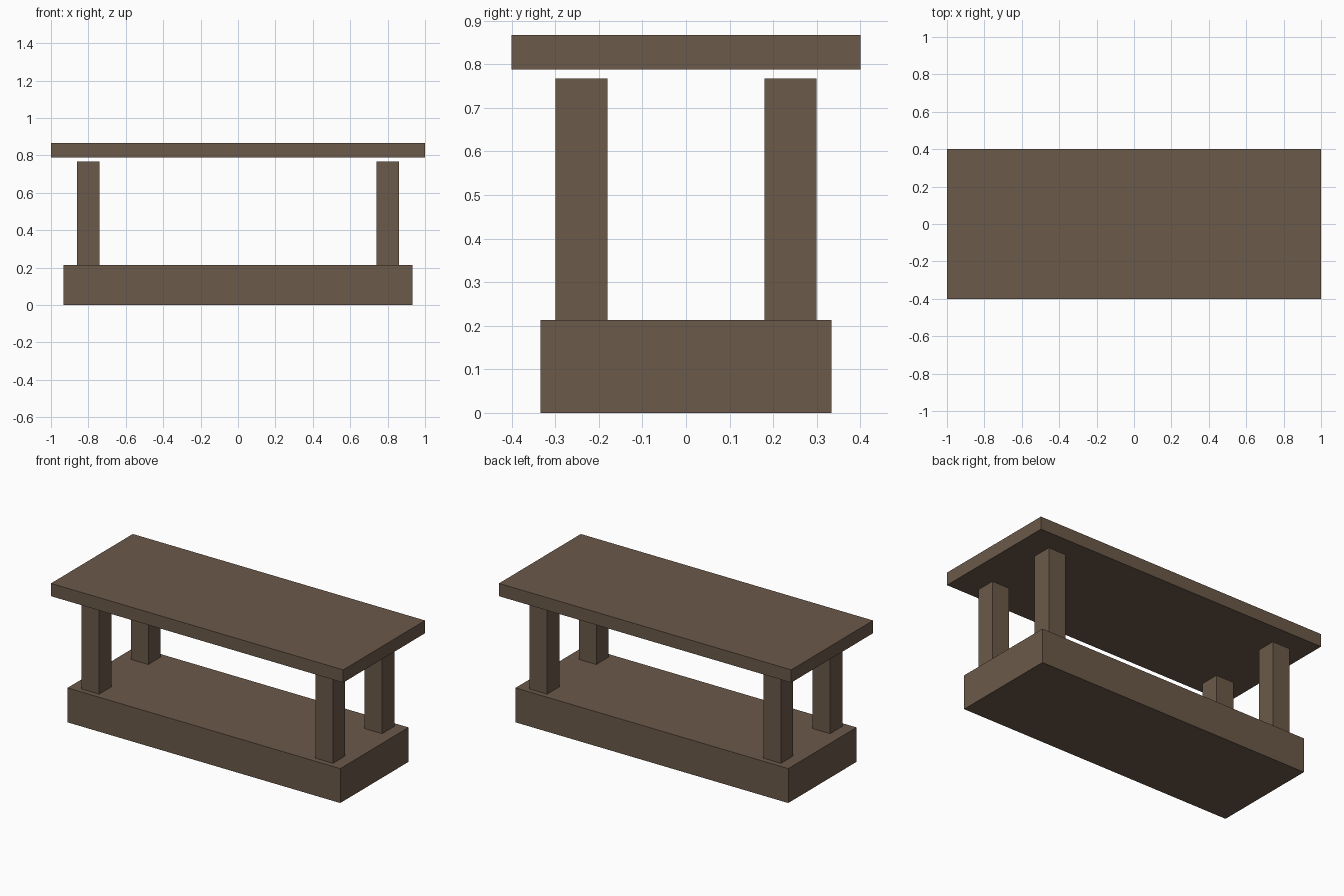
import bpy

# Remove the default cube
default = bpy.data.objects.get("Cube")
if default:
    bpy.data.objects.remove(default, do_unlink=True)

# Single brown wood colour
wood = bpy.data.materials.new("brown_wood")
wood.use_nodes = True
colour = (0.147, 0.1, 0.068, 1.0)
wood.diffuse_color = colour
wood.node_tree.nodes["Principled BSDF"].inputs["Base Color"].default_value = colour


def box(name, size, x, y, bottom):
    """Flat-sided box standing at the given bottom height."""
    bpy.ops.mesh.primitive_cube_add(size=1, location=(x, y, bottom + size[2] / 2))
    obj = bpy.context.object
    obj.name = name
    obj.scale = size
    bpy.ops.object.transform_apply(location=False, rotation=False, scale=True)
    obj.data.materials.append(wood)
    return obj


BASE_HEIGHT = 0.213
LEG_TOP = 0.767
SLAB_BOTTOM = 0.788

# Heavy plinth and the overhanging top slab, floating just above the legs
box("base", (1.867, 0.667, BASE_HEIGHT), 0, 0, 0)
box("table_top", (2.0, 0.8, 0.867 - SLAB_BOTTOM), 0, 0, SLAB_BOTTOM)

# Four square legs
for x_side, x_name in ((-1, "right"), (1, "left")):
    for y_side, y_name in ((-1, "front"), (1, "back")):
        box(f"{y_name}_{x_name}_leg", (0.12, 0.12, LEG_TOP - BASE_HEIGHT),
            0.8 * x_side, 0.24 * y_side, BASE_HEIGHT)
